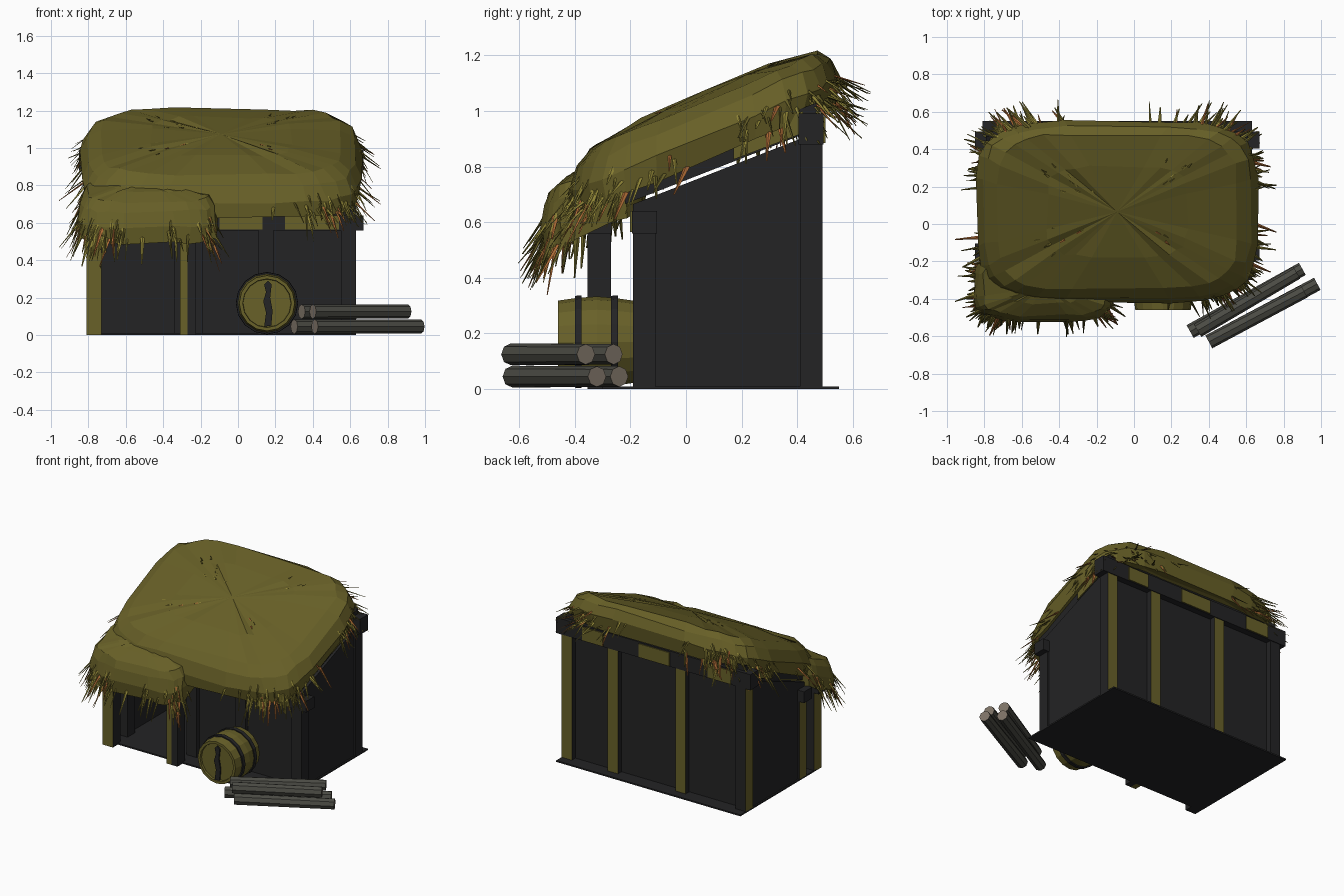
import bpy, bmesh, math, random
from mathutils import Vector, Matrix

random.seed(4)
if "Cube" in bpy.data.objects:
    bpy.data.objects.remove(bpy.data.objects["Cube"])


def material(name, rgb):
    m = bpy.data.materials.new(name)
    m.use_nodes = True
    m.diffuse_color = (*rgb, 1)
    bsdf = next(n for n in m.node_tree.nodes if n.type == "BSDF_PRINCIPLED")
    bsdf.inputs["Base Color"].default_value = (*rgb, 1)
    return m


THATCH = material("olive thatch", (0.135, 0.115, 0.02))
WOOD = material("olive wood", (0.14, 0.12, 0.022))
DARK = material("dark wood", (0.017, 0.017, 0.018))
STRAW = material("yellow straw", (0.26, 0.22, 0.035))
RUST = material("rust straw", (0.40, 0.14, 0.035))
BARK = material("grey bark", (0.07, 0.07, 0.058))
CUT = material("cut log", (0.20, 0.165, 0.13))


def finish(name, bm, mats):
    bmesh.ops.recalc_face_normals(bm, faces=bm.faces)
    me = bpy.data.meshes.new(name)
    bm.to_mesh(me)
    bm.free()
    for m in mats:
        me.materials.append(m)
    ob = bpy.data.objects.new(name, me)
    bpy.context.collection.objects.link(ob)
    return ob


def box(name, x, y, z, mat=DARK, olive=()):
    """Box from ranges; faces looking along an olive direction get olive wood."""
    bm = bmesh.new()
    bmesh.ops.create_cube(bm, size=1)
    for v in bm.verts:
        v.co = Vector(r[0] if c < 0 else r[1] for r, c in zip((x, y, z), v.co))
    bm.normal_update()
    for f in bm.faces:
        if any(f.normal.dot(Vector(d)) > 0.9 for d in olive):
            f.material_index = 1
    return finish(name, bm, [mat, WOOD])


def side_prism(name, x, profile, mat=DARK):
    """Extrude a (y, z) profile along x."""
    bm = bmesh.new()
    a, b = ([bm.verts.new((px, *p)) for p in profile] for px in x)
    bm.faces.new(a)
    bm.faces.new(b)
    for i in range(len(a)):
        j = (i + 1) % len(a)
        bm.faces.new((a[i], a[j], b[j], b[i]))
    return finish(name, bm, [mat])


FRONT, BACK, RIGHT_SIDE = (0, -1, 0), (0, 1, 0), (-1, 0, 0)

# Floor and walls
box("floor", (-.81, .63), (-.30, .55), (0, .01))
for side, x in (("left", (.58, .62)), ("right", (-.80, -.76))):
    side_prism(side + "_wall", x, [(-.19, 0), (.45, 0), (.45, .915), (-.19, .665)])
box("back_wall", (-.78, .60), (.42, .45), (0, .92))
box("front_wall", (-.25, .60), (-.16, -.13), (0, .60))

# Posts
for i, x in enumerate((.55, .19, -.34, -.81)):
    box(f"back_post_{i}", (x, x + .08), (.41, .49), (0, .90), DARK,
        [RIGHT_SIDE] if x < -.8 else [BACK])
for i, x in enumerate((.55, .11, -.27, -.81)):
    box(f"front_post_{i}", (x, x + .08), (-.19, -.11), (0, .58), DARK, [RIGHT_SIDE])
box("porch_post_right", (-.81, -.73), (-.355, -.27), (0, .58), DARK, [FRONT, RIGHT_SIDE])
box("porch_post_left", (-.27, -.225), (-.355, -.27), (0, .58))
box("porch_post_left_trim", (-.31, -.27), (-.355, -.27), (0, .58), WOOD)

# Beams with olive facings
box("back_beam", (-.85, .67), (.405, .495), (.88, .99))
box("front_beam", (-.85, .67), (-.195, -.105), (.56, .64))
box("porch_beam", (-.85, -.18), (-.357, -.268), (.56, .64))
for i, x in enumerate(((-.1, .13), (.25, .54))):
    box(f"front_beam_facing_{i}", x, (-.202, -.195), (.565, .64), WOOD)
for i, x in enumerate(((-.70, -.52), (-.22, .02), (.30, .46))):
    box(f"back_beam_facing_{i}", x, (.495, .502), (.885, .98), WOOD)

# Sloping roof deck just above the side walls
side_prism("roof_deck", (-.79, .61), [(-.22, .665), (.47, .935), (.47, 1.03), (-.22, .76)])
for side, x in (("left", (.61, .617)), ("right", (-.797, -.79))):
    side_prism(side + "_eave_board", x, [(.17, .825), (.42, .92), (.42, 1.0), (.17, .90)], WOOD)


# Thatch: rounded rectangular rings stacked on a sloping plane
class Thatch:
    def __init__(self, centre, half, base, slope):
        self.c, self.h, self.base, self.slope = centre, half, base, slope

    def point(self, angle, scale, lift):
        def bend(t):
            return math.copysign(abs(t) ** .45, t)
        x = self.c[0] + self.h[0] * scale * bend(math.cos(angle))
        y = self.c[1] + self.h[1] * scale * bend(math.sin(angle))
        z = self.base + self.slope * (y - self.c[1] + self.h[1]) + lift
        return Vector((x, y, z))

    def build(self, name, sides=28):
        bm = bmesh.new()
        rings = []
        for scale, lift in ((.88, .02), (.98, 0), (1, .09), (.95, .165), (.86, .21), (.5, .238)):
            ring = []
            for i in range(sides):
                p = self.point(math.tau * (i + .5) / sides, scale, lift)
                jitter = Vector(random.uniform(-.009, .009) for _ in range(3))
                ring.append(bm.verts.new(p + jitter))
            rings.append(ring)
        for a, b in zip(rings, rings[1:]):
            for i in range(sides):
                j = (i + 1) % sides
                bm.faces.new((a[i], a[j], b[j], b[i]))
        for ring, lift in ((rings[0], .03), (rings[-1], .25)):
            tip = bm.verts.new(self.point(0, 0, lift))
            for i in range(sides):
                bm.faces.new((ring[i], ring[(i + 1) % sides], tip))
        return finish(name, bm, [THATCH])


main_roof = Thatch((-.09, .065), (.75, .485), .62, .42)
porch_roof = Thatch((-.48, -.33), (.375, .185), .49, .42)
main_roof.build("main_thatch")
porch_roof.build("porch_thatch")


# Loose straws: thin tapered blades, thickest at the corners
def blade(bm, start, direction, length, width):
    rot = direction.to_track_quat("Z", "Y").to_matrix().to_4x4()
    place = Matrix.Translation(start + direction * length / 2) @ rot
    geo = bmesh.ops.create_cone(bm, cap_ends=True, segments=4, radius1=width,
                                radius2=width * .25, depth=length,
                                matrix=place @ Matrix.Diagonal((1, .5, 1, 1)))
    tint = random.choices((0, 1, 2), (4, 5, 2))[0]
    for f in {f for v in geo["verts"] for f in v.link_faces}:
        f.material_index = tint


def fringe(name, roof, count, angles, droop):
    bm = bmesh.new()
    for _ in range(count):
        a = random.gauss(random.choice(angles), .22)
        start = roof.point(a, .96, random.uniform(.0, .13))
        out = Vector((math.cos(a) * 1.1, math.sin(a), 0)).normalized()
        down = Vector((0, -.15, -random.uniform(*droop)))
        sway = Vector((random.uniform(-.4, .4), random.uniform(-.4, .4), 0))
        blade(bm, start, (out + down + sway).normalized(),
              random.uniform(.08, .19), random.uniform(.006, .013))
    return finish(name, bm, [THATCH, STRAW, RUST])


corner = math.radians(45)
fringe("back_straws", main_roof, 95, [corner, 3 * corner, 1.9, 1.1], (.2, 1.0))
fringe("side_straws", main_roof, 60, [0, .3, math.pi, math.pi - .3], (.6, 2.2))
fringe("front_straws", main_roof, 75, [-corner, -corner + .3, -3 * corner, -1.1], (.9, 2.6))
fringe("porch_straws", porch_roof, 95, [-corner, -3 * corner, math.pi, -1.6, -2.0], (1.2, 3))

# Small flecks lying on the roof top
bm = bmesh.new()
for _ in range(32):
    a = random.choice((.6, 2.5, 3.7, 5.6)) + random.gauss(0, .2)
    p = main_roof.point(a, random.uniform(.08, .6), .24)
    blade(bm, p, Vector((math.cos(a), math.sin(a), .42 * math.sin(a))).normalized(), .03, .007)
finish("roof_flecks", bm, [THATCH, STRAW, RUST])


# Barrel lying along y, lathed from a (y, radius) profile
def lathe_y(name, profile, mat, centre=(.155, .17), sides=16):
    bm = bmesh.new()
    prev = None
    for y, r in profile:
        ring = [bm.verts.new((centre[0] + r * math.cos(math.tau * i / sides), y,
                              centre[1] + r * math.sin(math.tau * i / sides)))
                for i in range(sides)]
        if prev:
            for i in range(sides):
                j = (i + 1) % sides
                bm.faces.new((prev[i], prev[j], ring[j], ring[i]))
        else:
            bm.faces.new(ring)
        prev = ring
    bm.faces.new(prev)
    return finish(name, bm, [mat])


lathe_y("barrel", [(-.445, .128), (-.46, .13), (-.46, .148), (-.39, .158), (-.32, .163),
                   (-.26, .158), (-.19, .148)], WOOD)
for i, y in enumerate((-.40, -.27)):
    lathe_y(f"barrel_band_{i}", [(y, .15), (y, .165), (y + .025, .167), (y + .025, .15)], DARK)

# Dark split in the barrel lid
bm = bmesh.new()
outline = [(.16, .29), (.18, .27), (.172, .20), (.185, .13), (.178, .05),
           (.14, .045), (.15, .12), (.135, .18), (.15, .23), (.14, .27)]
face = bm.faces.new([bm.verts.new((x, -.452, z)) for x, z in outline])
grown = bmesh.ops.extrude_face_region(bm, geom=[face])["geom"]
bmesh.ops.translate(bm, vec=(0, -.009, 0),
                    verts=[g for g in grown if isinstance(g, bmesh.types.BMVert)])
finish("barrel_split", bm, [DARK])

# Stacked logs with pale cut ends
logs = [((.41, -.625, .045), (.98, -.32, .045)), ((.30, -.575, .045), (.90, -.24, .045)),
        ((.40, -.63, .125), (.91, -.36, .125)), ((.34, -.57, .125), (.87, -.26, .125))]
for i, (a, b) in enumerate(logs):
    a, b = Vector(a), Vector(b)
    axis = (b - a).normalized()
    bm = bmesh.new()
    bmesh.ops.create_cone(bm, cap_ends=True, segments=8, radius1=.039, radius2=.037,
                          depth=(b - a).length,
                          matrix=Matrix.Translation((a + b) / 2)
                          @ axis.to_track_quat("Z", "Y").to_matrix().to_4x4())
    bm.normal_update()
    for f in bm.faces:
        f.material_index = int(abs(f.normal.dot(axis)) > .9)
    finish(f"log_{i}", bm, [BARK, CUT])
